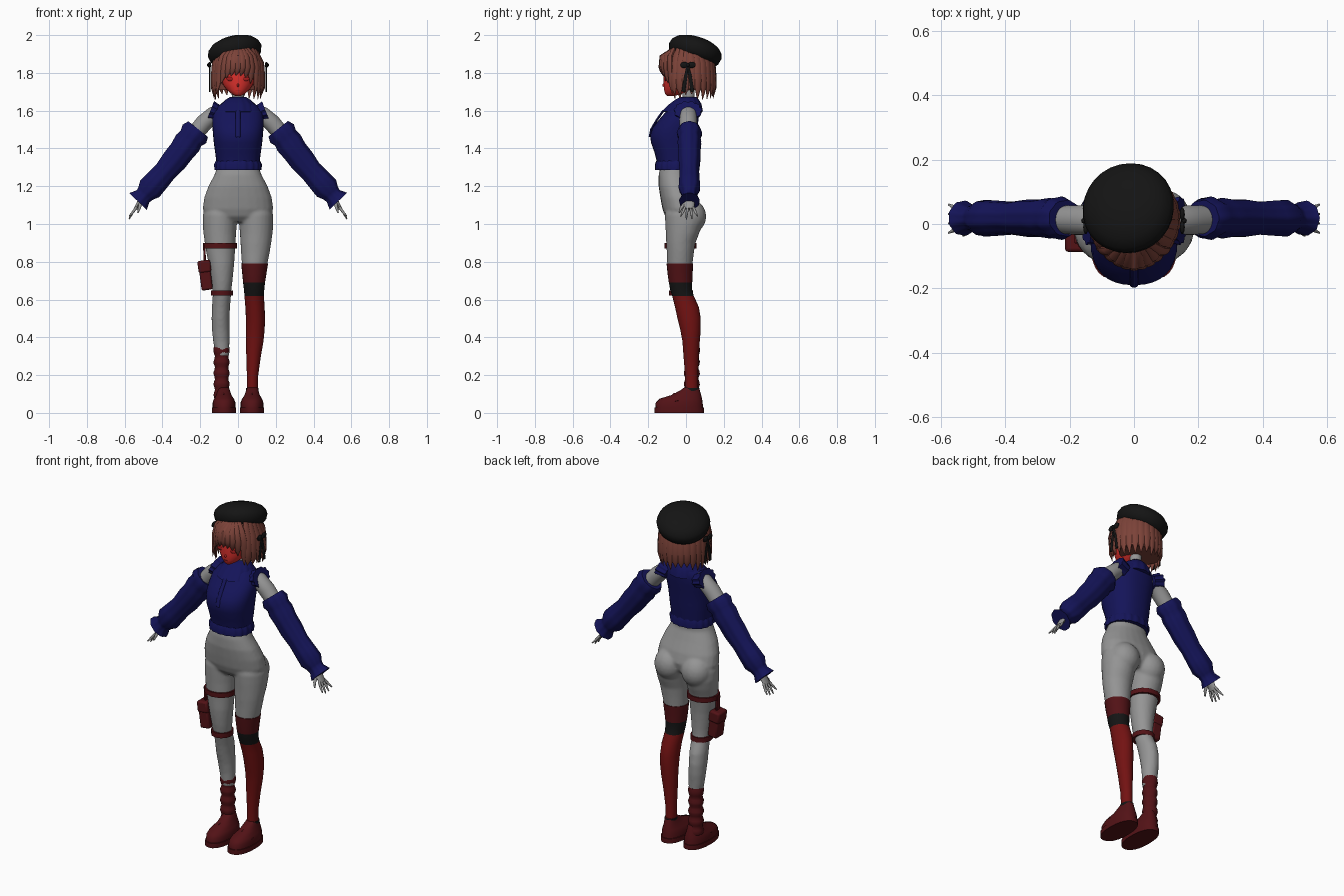
import bpy, bmesh, math, random
from mathutils import Vector

random.seed(4)
cube = bpy.data.objects.get("Cube")
if cube:
    bpy.data.objects.remove(cube, do_unlink=True)


def material(name, *rgb):
    mat = bpy.data.materials.new(name)
    mat.use_nodes = True
    mat.diffuse_color = (*rgb, 1)
    for node in mat.node_tree.nodes:
        if node.type == 'BSDF_PRINCIPLED':
            node.inputs["Base Color"].default_value = (*rgb, 1)
            node.inputs["Roughness"].default_value = 0.8
    return mat


GREY = material("plain grey", .3, .3, .3)
BLUE = material("navy blue", .007, .007, .1)
RED = material("stocking red", .17, .006, .006)
MAROON = material("dark leather red", .085, .006, .008)
HAIR = material("hair brown", .2, .055, .04)
FACE = material("face red", .7, .03, .025)
FEATURE = material("feature red", .35, .012, .012)
BLACK = material("soft black", .007, .007, .007)
parts = []


def outline(centre, u, v, n=24, power=2.0, wave=0, folds=14):
    """Closed superellipse ring, optionally rippled."""
    ring = []
    for i in range(n):
        a = math.tau * i / n
        c, s = math.cos(a), math.sin(a)
        k = 1 + wave * math.sin(folds * a)
        ring.append(Vector(centre)
                    + u * (k * math.copysign(abs(c) ** (2 / power), c))
                    + v * (k * math.copysign(abs(s) ** (2 / power), s)))
    return ring


def loft(rows, side=1, grow=0, **style):
    """Horizontal rings from rows of z, x0, x1, y0, y1."""
    return [outline((side * (x0 + x1) / 2, (y0 + y1) / 2, z),
                    Vector(((x1 - x0) / 2 + grow, 0, 0)),
                    Vector((0, (y1 - y0) / 2 + grow, 0)), **style)
            for z, x0, x1, y0, y1 in rows]


def body_loft(rows, **style):
    """Rings centred on x from rows of z, half width, y0, y1."""
    return loft([(z, -w, w, y0, y1) for z, w, y0, y1 in rows], **style)


def sweep(points, sizes, ref, **style):
    """Tube along points; sizes are (radius along ref, radius across)."""
    points = [Vector(p) for p in points]
    rings = []
    for i, (a, b) in enumerate(sizes):
        t = (points[min(i + 1, len(points) - 1)] - points[max(i - 1, 0)]).normalized()
        u = Vector(ref)
        u = (u - t * u.dot(t)).normalized()
        rings.append(outline(points[i], u * a, t.cross(u) * b, **style))
    return rings


def ball(centre, rx, ry, rz, n=20):
    rings = []
    for i in range(13):
        a = math.pi * (.01 + .98 * i / 12)
        rings.append(outline(Vector(centre) - Vector((0, 0, rz * math.cos(a))),
                             Vector((rx * math.sin(a), 0, 0)),
                             Vector((0, ry * math.sin(a), 0)), n=n))
    return rings


def build(name, tubes, *mats, rule=None):
    bm = bmesh.new()
    for rings in tubes:
        loops = [[bm.verts.new(p) for p in ring] for ring in rings]
        for low, high in zip(loops, loops[1:]):
            for i in range(len(low)):
                j = (i + 1) % len(low)
                bm.faces.new((low[i], low[j], high[j], high[i]))
        bm.faces.new(loops[0][::-1])
        bm.faces.new(loops[-1])
    bmesh.ops.recalc_face_normals(bm, faces=bm.faces)
    if rule:
        for f in bm.faces:
            f.material_index = rule(f.calc_center_median())
    mesh = bpy.data.meshes.new(name)
    bm.to_mesh(mesh)
    bm.free()
    for m in mats:
        mesh.materials.append(m)
    ob = bpy.data.objects.new(name, mesh)
    bpy.context.scene.collection.objects.link(ob)
    parts.append(ob)
    return ob


def box(name, centre, size, mat, tilt=0, bevel=.01):
    x, y, z = (s / 2 for s in size)
    ob = build(name, [[[Vector(c) for c in ((-x, -y, h), (x, -y, h), (x, y, h), (-x, y, h))]
                       for h in (-z, z)]], mat)
    ob.location, ob.rotation_euler = centre, (0, tilt, 0)
    mod = ob.modifiers.new("soft edges", 'BEVEL')
    mod.width, mod.segments = bevel, 2
    return ob


# Legs and hips
LEG = [(1.1, .008, .17, -.1, .06), (1.05, .004, .186, -.112, .08), (1, .006, .187, -.11, .085),
       (.95, .01, .183, -.107, .07), (.9, .013, .176, -.105, .05), (.85, .016, .168, -.102, .042),
       (.79, .02, .156, -.1, .035), (.74, .025, .148, -.095, .032), (.69, .03, .14, -.088, .03),
       (.65, .035, .136, -.08, .03), (.62, .037, .134, -.07, .038), (.56, .042, .138, -.055, .065),
       (.5, .045, .14, -.042, .075), (.44, .045, .138, -.027, .075), (.38, .045, .132, -.016, .07),
       (.3, .047, .118, -.01, .065), (.2, .05, .104, -.002, .06), (.08, .05, .102, 0, .06)]
HIPS = [(1.33, .1, -.13, .02), (1.26, .125, -.145, .018), (1.2, .157, -.145, .04),
        (1.14, .179, -.136, .065), (1.08, .187, -.125, .08), (1.04, .17, -.11, .07),
        (1.01, .12, -.08, .05)]
skin = [body_loft(HIPS, power=2.2), loft(LEG[:8]), loft(LEG[:16], side=-1)]
skin += [ball((s * .088, .025, 1.04), .086, .082, .09) for s in (1, -1)]
body = build("hips_and_legs", skin, GREY)
remesh = body.modifiers.new("blend", 'REMESH')
remesh.mode, remesh.voxel_size, remesh.use_smooth_shade = 'VOXEL', .008, True
soften = body.modifiers.new("soften", 'SMOOTH')
soften.factor, soften.iterations = .5, 5
build("stocking", [loft(LEG[6:], grow=.003)], MAROON, BLACK, RED,
      rule=lambda c: 0 if c.z > .69 else 1 if c.z > .62 else 2)

# Shoes, boot shaft and ankle cuff
SHOE = [(.028, .014, .134, -.162, .09), (.055, .014, .134, -.16, .088), (.075, .022, .127, -.14, .085),
        (.095, .035, .115, -.075, .08), (.12, .043, .108, -.03, .073), (.135, .048, .104, -.008, .068)]
SOLE = [(0, .01, .138, -.168, .095), (.028, .01, .138, -.168, .095)]
for side, label in ((1, "left"), (-1, "right")):
    build(label + "_shoe", [loft(SHOE, side, power=2.3)], MAROON)
    build(label + "_sole", [loft(SOLE, side, power=2.3)], MAROON)
    build(label + "_shoe_strap", [sweep([(side * .022, -.045, .06), (side * .075, -.055, .1),
                                         (side * .128, -.045, .06)], [(.016, .006)] * 3, (0, 1, 0), n=8)], MAROON)
build("ankle_cuff", [loft([(.1, .044, .108, -.012, .07), (.132, .043, .109, -.01, .071)])], BLACK)
shaft = []
for i in range(21):
    r = .039 + .004 * math.sin(i * 1.5) + (.004 if i > 18 else 0)
    shaft.append((.08 + i * .0138, .087 - r, .087 + r, .03 - r, .03 + r))
build("boot_shaft", [loft(shaft, -1, wave=.02, folds=5)], MAROON)

# Leg straps and pouch
for label, z, row in (("upper", .885, 4), ("lower", .635, 9)):
    bounds = LEG[row][1:]
    build(label + "_leg_strap", [loft([(z - .014, *bounds), (z - .01, *bounds), (z + .01, *bounds),
                                       (z + .014, *bounds)], -1, grow=.008, wave=.02, folds=11)], MAROON)
box("pouch", (-.172, -.045, .725), (.06, .075, .15), MAROON, -.13)
box("pouch_flap", (-.178, -.045, .775), (.068, .083, .065), MAROON, -.13)
box("pouch_hanger", (-.177, -.045, .84), (.012, .03, .1), MAROON, -.05, .003)

# Sweater with hem, collar and shoulder frills
SWEATER = [(1.31, .112, -.15, .035), (1.34, .116, -.157, .038), (1.38, .121, -.167, .045),
           (1.43, .128, -.185, .05), (1.47, .132, -.19, .055), (1.51, .135, -.177, .06),
           (1.55, .136, -.145, .066), (1.59, .132, -.11, .07), (1.625, .105, -.085, .072),
           (1.645, .075, -.06, .065), (1.67, .042, -.028, .055)]
build("sweater", [body_loft(SWEATER, n=32, power=2.3)], BLUE)
build("hem_frill", [body_loft([(1.335, .114, -.155, .036), (1.315, .124, -.163, .043),
                               (1.285, .122, -.162, .042)], n=72, wave=.025, folds=18, power=2.2)], BLUE)
build("cowl_collar", [body_loft([(1.672, .042, -.028, .055), (1.66, .062, -.055, .066),
                                 (1.635, .09, -.088, .08), (1.595, .1, -.13, .088),
                                 (1.592, .085, -.1, .07)], n=72, wave=.02, folds=13)], BLUE)
build("front_placket", [sweep([(0, -.12, 1.6), (0, -.155, 1.55), (0, -.184, 1.5), (0, -.192, 1.46)],
                              [(.012, .006)] * 4, (1, 0, 0), n=8)], BLUE)
build("neck", [body_loft([(1.6, .036, -.022, .05), (1.66, .032, -.018, .046), (1.74, .032, -.018, .046)])], GREY)

# Arms, sleeves and hands
SLEEVE = [(.212, 1.503, .066), (.232, 1.478, .079), (.25, 1.455, .068), (.268, 1.43, .074),
          (.3, 1.385, .068), (.338, 1.337, .068), (.385, 1.28, .06), (.43, 1.23, .064),
          (.468, 1.188, .067), (.49, 1.162, .05), (.504, 1.147, .046), (.53, 1.12, .064)]
for side, label in ((1, "left"), (-1, "right")):
    def at(x, y, z):
        return (side * x, y, z)
    build(label + "_upper_arm", [sweep([at(.09, .012, 1.595), at(.13, .012, 1.58), at(.18, .012, 1.535),
                                        at(.26, .015, 1.44)], [(.04, .04), (.046, .042), (.046, .046),
                                                               (.042, .042)], (0, 1, 0))], GREY)
    build(label + "_shoulder_frill", [sweep([at(.09, .01, 1.58), at(.125, .01, 1.592), at(.146, .01, 1.6)],
                                            [(.06, .04), (.068, .046), (.072, .052)], (0, 1, 0),
                                            n=60, wave=.06, folds=11)], BLUE)
    build(label + "_sleeve", [sweep([at(x, .018, z) for x, z, r in SLEEVE],
                                    [(r * .84, r) for x, z, r in SLEEVE], (0, 1, 0),
                                    n=48, wave=.025, folds=9)], BLUE)
    hand = [sweep([at(.505, .018, 1.15), at(.525, .017, 1.11), at(.543, .016, 1.08)],
                  [(.02, .014), (.028, .012), (.026, .009)], (0, 1, 0), n=12)]
    for k, tip in enumerate((1.04, 1.026, 1.028, 1.042)):
        y = -.006 + k * .015
        spread = (k - 1.5) * .009
        hand.append(sweep([at(.538, y, 1.088), at(.56, y + spread, 1.058), at(.576, y + spread * 1.6, tip)],
                          [(.0075, .0075), (.0065, .0065), (.003, .003)], (0, 1, 0), n=8))
    hand.append(sweep([at(.515, 0, 1.115), at(.522, -.026, 1.085), at(.53, -.036, 1.06)],
                      [(.01, .01), (.008, .008), (.004, .004)], (1, 0, 0), n=8))
    build(label + "_hand", hand, GREY)

# Face with painted eyes and mouth
build("face", [body_loft([(1.678, .015, -.1, -.06), (1.69, .036, -.111, -.02), (1.71, .06, -.116, .03),
                          (1.74, .081, -.118, .05), (1.78, .091, -.118, .07), (1.83, .094, -.115, .08),
                          (1.88, .085, -.1, .08)]),
               ball((0, -.117, 1.735), .006, .008, .009, 8)], FACE)
build("eyes", [ball((s * .042, -.1085, 1.768), .019, .0045, .011, 12) for s in (1, -1)], FEATURE)
build("mouth", [ball((0, -.1145, 1.708), .013, .003, .002, 8)], FEATURE)

# Hair: cap, back shell, hanging locks and fringe
hair = [ball((0, .01, 1.85), .125, .13, .1),
        body_loft([(1.9, .115, -.04, .125), (1.82, .128, -.05, .142), (1.75, .13, -.05, .145),
                   (1.71, .125, -.045, .14)])]
LOCK = (.55, 1, .95, .7, .07)
for i in range(19):
    a = math.radians(-125 + i * 250 / 18)
    out = (math.sin(a), math.cos(a), 0)
    tip = 1.66 + random.uniform(-.005, .03)
    path = [(.13 * r * out[0], .015 + .132 * r * out[1], z)
            for r, z in ((.72, 1.93), (.98, 1.85), (1.03, 1.77), (1.04, 1.72), (.97, tip))]
    hair.append(sweep(path, [(.012 * w, .025 * w) for w in LOCK], out, n=10))
for i in range(9):
    t = i / 4 - 1
    path = [(.045 * t, -.06, 1.935), (.08 * t, -.13 + .045 * t * t, 1.885),
            (.096 * t, -.134 + .05 * t * t, 1.83), (.1 * t - .005, -.13 + .05 * t * t, 1.81 - .07 * abs(t) ** 3),
            (.104 * t - .012, -.122 + .05 * t * t, 1.785 - .1 * abs(t) ** 3)]
    hair.append(sweep(path, [(.012 * w, .021 * w) for w in LOCK], (t * .7, -1, 0), n=10))
build("hair", hair, HAIR)

# Tilted beret
beret = build("beret", [loft([(z, -r, r, -r, r) for z, r in
                              ((-.058, .1), (-.05, .122), (-.03, .138), (0, .145), (.022, .138),
                               (.045, .115), (.06, .08), (.068, .04), (.07, .003))], n=28)], BLACK)
beret.location = (-.018, .05, 1.917)
beret.rotation_euler = (math.radians(-17), math.radians(-13), 0)

# Side hair bows with hanging tails
for side, label in ((1, "left"), (-1, "right")):
    x = side * .15
    bow = [ball((x, .01 + d * .02, 1.842), .008, .022, .016, 10) for d in (1, -1)]
    bow.append(ball((x + side * .005, .01, 1.842), .009, .009, .011, 10))
    for d in (1, -1):
        bow.append(sweep([(x, .01, 1.84), (x, .01 + d * .012, 1.78), (x, .01 + d * .024, 1.7)],
                         [(.004, .005), (.004, .009), (.004, .01)], (1, 0, 0), n=8))
    build(label + "_hair_bow", bow, BLACK)

# Smooth shading with crisp edges kept
bpy.ops.object.select_all(action='DESELECT')
for ob in parts:
    ob.select_set(True)
bpy.context.view_layer.objects.active = parts[0]
bpy.ops.object.shade_smooth_by_angle(angle=math.radians(50))
